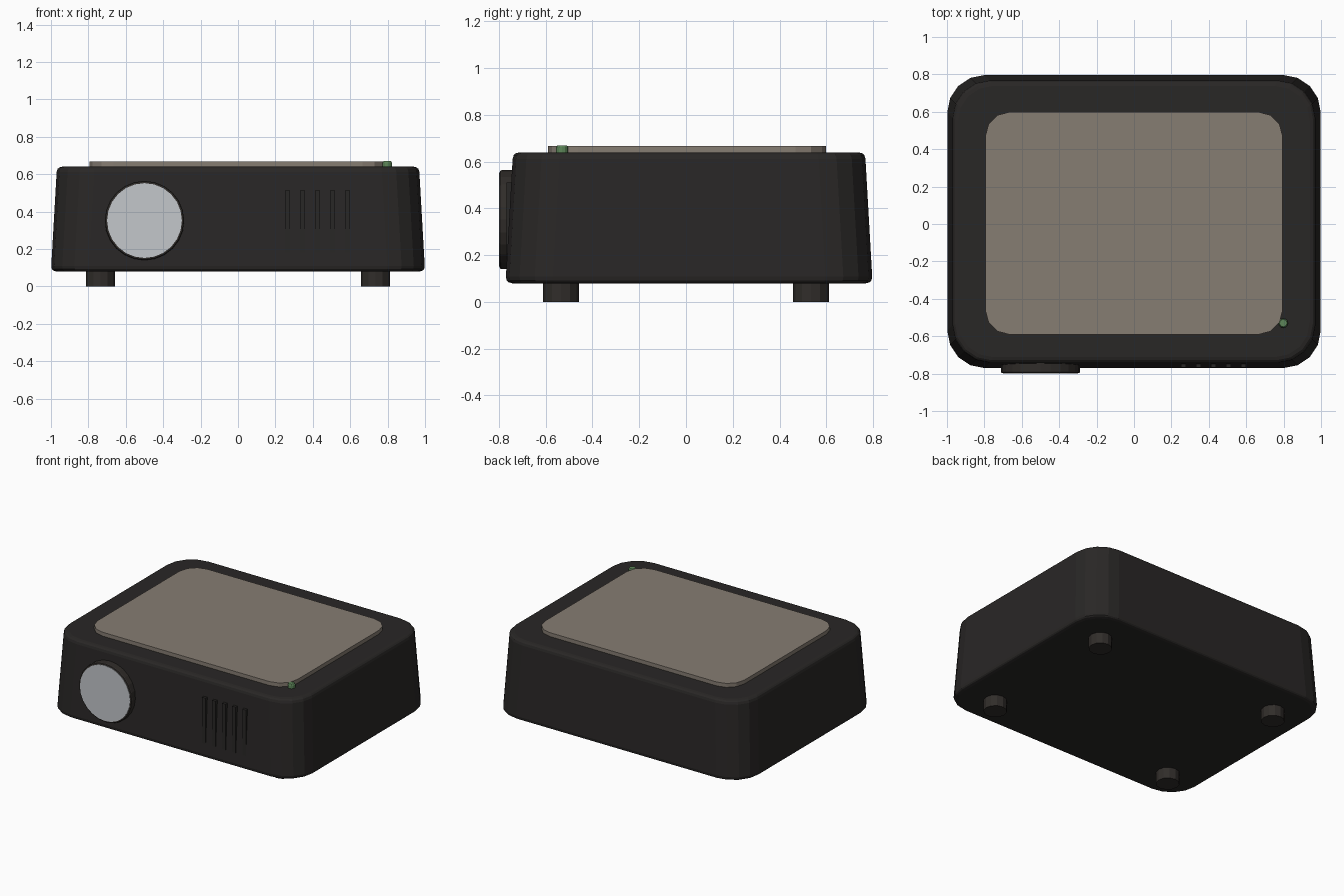
import bpy, bmesh, math
from mathutils import Matrix

if "Cube" in bpy.data.objects:
    bpy.data.objects.remove(bpy.data.objects["Cube"])


def material(name, rgb):
    m = bpy.data.materials.new(name)
    m.diffuse_color = (*rgb, 1)
    m.use_nodes = True
    m.node_tree.nodes["Principled BSDF"].inputs["Base Color"].default_value = m.diffuse_color
    return m


DARK = material("dark_shell", (0.022, 0.020, 0.019))
TRIM = material("dark_trim", (0.030, 0.026, 0.023))
TAUPE = material("taupe", (0.24, 0.205, 0.17))
GLASS = material("glass", (0.55, 0.57, 0.60))
GREEN = material("green", (0.11, 0.24, 0.10))


def finish(bm, name, mat):
    bmesh.ops.recalc_face_normals(bm, faces=bm.faces)
    me = bpy.data.meshes.new(name)
    bm.to_mesh(me)
    bm.free()
    me.materials.append(mat)
    ob = bpy.data.objects.new(name, me)
    bpy.context.collection.objects.link(ob)
    return ob


def loft(name, rings, mat, matrix=Matrix()):
    """Join equal-length rings of points and cap both ends."""
    bm = bmesh.new()
    loops = [[bm.verts.new(p) for p in r] for r in rings]
    n = len(loops[0])
    for a, b in zip(loops, loops[1:]):
        for i in range(n):
            j = (i + 1) % n
            bm.faces.new((a[i], a[j], b[j], b[i]))
    bm.faces.new(loops[0][::-1])
    bm.faces.new(loops[-1])
    bm.transform(matrix)
    return finish(bm, name, mat)


def rounded_rect(hx, hy, r, seg, z, cy=0.0):
    pts = []
    for k, (sx, sy) in enumerate(((1, 1), (-1, 1), (-1, -1), (1, -1))):
        for i in range(seg + 1):
            a = math.pi / 2 * (k + i / seg)
            pts.append((sx * (hx - r) + r * math.cos(a),
                        cy + sy * (hy - r) + r * math.sin(a), z))
    return pts


def turned(name, profile, sides, mat, matrix):
    """Solid of revolution from (radius, height) pairs."""
    rings = [[(r * math.cos(2 * math.pi * i / sides),
               r * math.sin(2 * math.pi * i / sides), z)
              for i in range(sides)] for r, z in profile]
    return loft(name, rings, mat, matrix)


# Tapered body with softened top and bottom edges
Z0, Z1, TAPER = 0.08, 0.64, 0.032
rings = []
for z, inset in ((0.08, 0.028), (0.085, 0.011), (0.092, 0.004), (0.108, 0.0),
                 (0.612, 0.0), (0.628, 0.004), (0.636, 0.012), (0.64, 0.028)):
    d = inset + TAPER * (z - Z0) / (Z1 - Z0)
    rings.append(rounded_rect(1.0 - d, 0.785 - d, 0.2 - inset * 0.5, 4, z, 0.013))
loft("body", rings, DARK)

# Raised top panel
loft("top_panel", [rounded_rect(0.795, 0.595, 0.13, 3, z, 0.004)
                   for z in (0.63, 0.668)], TAUPE)

# Status light
turned("status_light", [(0.025, 0.62), (0.025, 0.662), (0.02, 0.67)], 12, GREEN,
       Matrix.Translation((0.798, -0.53, 0)))

# Lens barrel and glass, facing the front
facing = Matrix.Translation((-0.5, 0, 0.352)) @ Matrix.Rotation(math.pi / 2, 4, 'X')
turned("lens_ring", [(0.212, 0.72), (0.212, 0.789), (0.209, 0.795), (0.203, 0.797)],
       24, TRIM, facing)
turned("lens_glass", [(0.2, 0.75), (0.2, 0.8)], 24, GLASS, facing)

# Vent bars
for i in range(5):
    bm = bmesh.new()
    bmesh.ops.create_cube(bm, size=1, matrix=Matrix.Translation(
        (0.265 + 0.08 * i, -0.742, 0.347)) @ Matrix.Diagonal((0.028, 0.05, 0.33, 1)))
    finish(bm, f"vent_bar_{i + 1}", DARK)

# Feet
for sx, xn in ((-1, "left"), (1, "right")):
    for sy, yn in ((-1, "front"), (1, "back")):
        turned(f"foot_{yn}_{xn}", [(0.077, 0.0), (0.077, 0.1)], 12, TRIM,
               Matrix.Translation((sx * 0.735, sy * 0.534, 0)))
